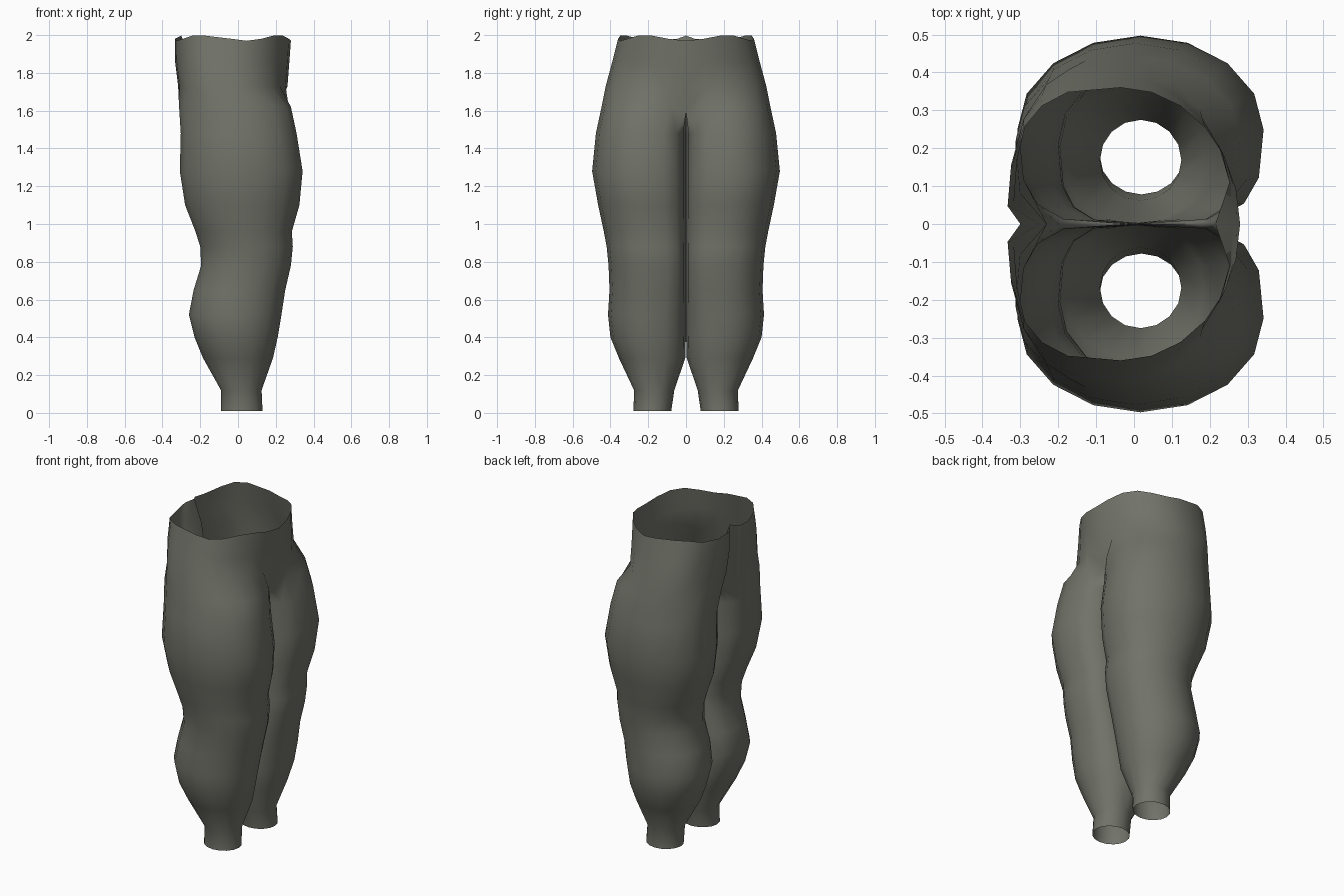
import bpy, bmesh, math

if "Cube" in bpy.data.objects:
    bpy.data.objects.remove(bpy.data.objects["Cube"])

cloth = bpy.data.materials.new("olive grey cloth")
cloth.diffuse_color = (0.165, 0.17, 0.14, 1)
cloth.use_nodes = True
cloth.node_tree.nodes["Principled BSDF"].inputs["Base Color"].default_value = cloth.diffuse_color

# Leg sections: height, back x, front x, inner y, outer y
LEG = [
    (0.01, -0.09, 0.13, 0.078, 0.278),
    (0.12, -0.09, 0.125, 0.062, 0.275),
    (0.29, -0.185, 0.185, 0.004, 0.355),
    (0.40, -0.23, 0.21, 0.0005, 0.40),
    (0.52, -0.26, 0.23, 0.0005, 0.413),
    (0.65, -0.235, 0.25, 0.0005, 0.405),
    (0.78, -0.195, 0.28, 0.0005, 0.41),
    (0.88, -0.20, 0.29, 0.0005, 0.42),
    (0.96, -0.225, 0.285, 0.0005, 0.435),
    (1.10, -0.28, 0.325, 0.0005, 0.465),
    (1.28, -0.308, 0.342, 0.0005, 0.497),
    (1.48, -0.303, 0.31, 0.0005, 0.477),
]
CROTCH = (1.62, -0.312, 0.28, 0.0, 0.447)

# Hip sections: height, back x, front x, outer y, x at the back cleft
HIPS = [
    (1.73, -0.333, 0.262, 0.425, -0.23),
    (1.86, -0.35, 0.272, 0.39, -0.25),
    (1.985, -0.35, 0.28, 0.36, -0.30),
]
SIDES = 16
ARC = 13  # points of a section that continue up into the hips


def leg_ring(bm, z, xb, xf, yi, yo):
    # Round at the ankle, flattened on the inner side higher up
    k = min(max((z - 0.1) / 0.5, 0), 1)
    ring = []
    for i in range(SIDES):
        t = math.radians(-45 + i * 360 / SIDES)
        c, s = math.cos(t), math.sin(t)
        if s < -1e-6:
            c = math.copysign(abs(c) ** (1 - 0.5 * k), c) if abs(c) > 1e-6 else 0
            s = -abs(s) ** (1 - 0.3 * k)
        x = (xb + xf) / 2 + (xf - xb) / 2 * c
        y = (yi + yo) / 2 + (yo - yi) / 2 * s
        ring.append(bm.verts.new((x, y, z)))
    return ring


def hip_arc(bm, z, xb, xf, yo, cleft, wave):
    arc = []
    cx = (xb + xf) / 2
    for i in range(ARC):
        t = math.pi * i / (ARC - 1)
        c = math.cos(t)
        if c < -1e-6:
            c = -abs(c) ** 0.6  # squarer seat
        x = cx + (xf - xb) / 2 * c
        y = yo * math.sin(t)
        if i == 0:
            y = 0.0
        elif i == ARC - 3:
            y *= 0.8
        elif i == ARC - 2:  # lips of the cleft
            x, y = x * 0.97, y * 0.5
        elif i == ARC - 1:
            x, y = cleft, 0.0
        dz = -wave * math.cos(i * math.pi / 2.5)
        arc.append(bm.verts.new((x, y, z + dz)))
    return arc


def bridge(bm, low, high, closed):
    n = len(high)
    for i in range(n if closed else n - 1):
        j = (i + 1) % n
        bm.faces.new((low[i], low[j], high[j], high[i]))


bm = bmesh.new()

# Leg tube
rings = [leg_ring(bm, *row) for row in LEG]
top = leg_ring(bm, *CROTCH)

# Crotch ridge lies on the centre plane, with a small dimple at each end
for i in [0] + list(range(ARC - 1, SIDES)):
    v = top[i]
    v.co.y = 0
    v.co.z = 1.62 - 0.1 * v.co.x
top[0].co.x = 0.215
top[ARC - 1].co.x = -0.23
for i in (1, ARC - 2):
    top[i].co.y *= 0.75
rings.append(top)
for low, high in zip(rings, rings[1:]):
    bridge(bm, low, high, True)

# Hips and wavy waist edge
previous = top[:ARC]
for k, row in enumerate(HIPS):
    arc = hip_arc(bm, *row, 0.015 if k == len(HIPS) - 1 else 0)
    bridge(bm, previous, arc, False)
    previous = arc

mesh = bpy.data.meshes.new("trousers")
bm.to_mesh(mesh)
bm.free()
mesh.materials.append(cloth)
for p in mesh.polygons:
    p.use_smooth = True
trousers = bpy.data.objects.new("trousers", mesh)
bpy.context.collection.objects.link(trousers)

# Second leg and other half of the hips
mirror = trousers.modifiers.new("other side", 'MIRROR')
mirror.use_axis = (False, True, False)
mirror.merge_threshold = 0.0001
